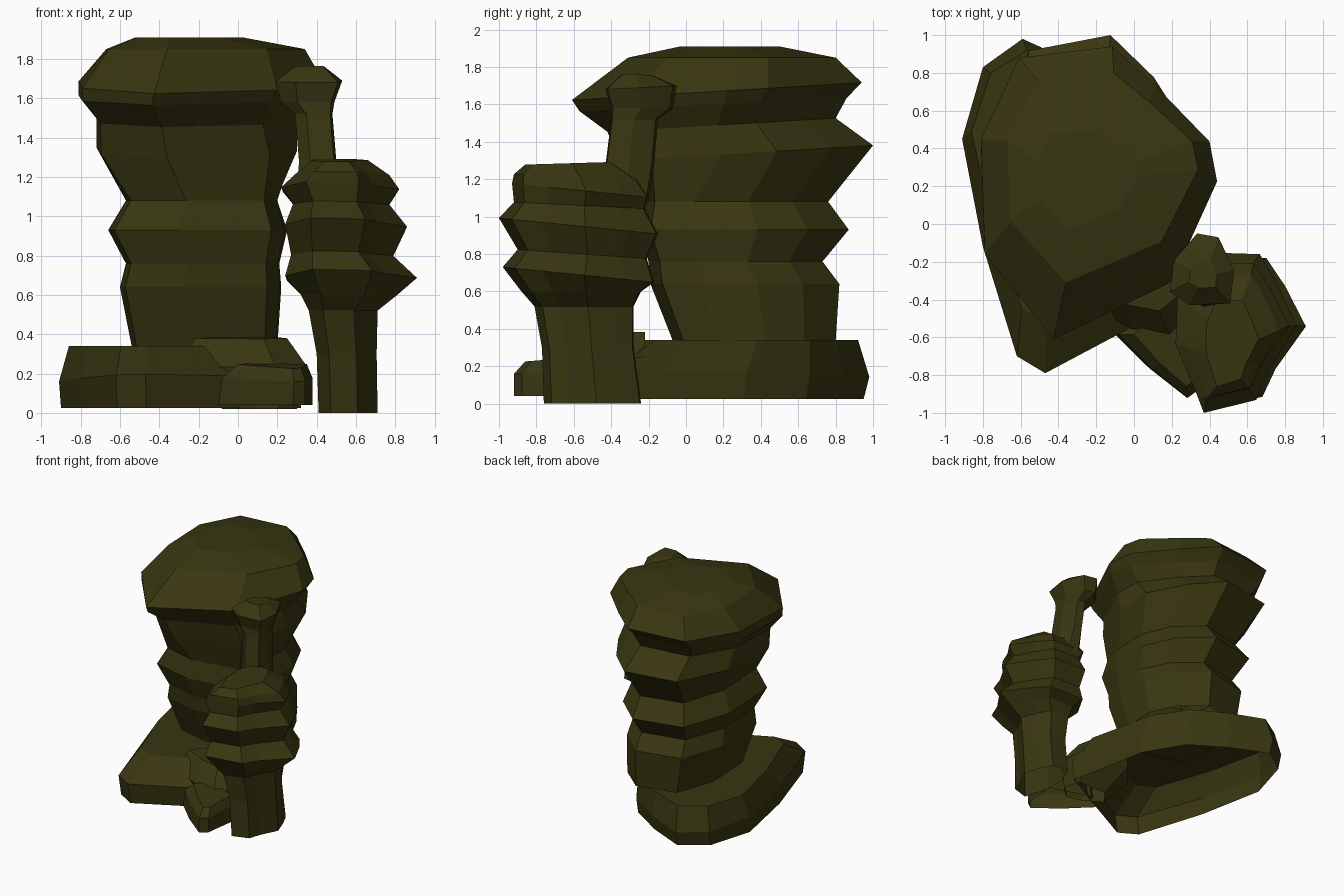
import bpy, bmesh

olive = bpy.data.materials.new("dark_olive")
olive.diffuse_color = (0.040, 0.037, 0.0055, 1)


def unit(outline):
    """Scale an outline to the 0..1 square."""
    us, vs = zip(*outline)
    return [((u - min(us)) / (max(us) - min(us)), (v - min(vs)) / (max(vs) - min(vs)))
            for u, v in outline]


def loft(name, outline, rings, low_outline=None, blend=None):
    """Open-bottomed stack of irregular rings: z, x0, x1, y0, y1, tilt along y.
    An optional low outline changes into the main one between the two blend heights."""
    top = unit(outline)
    low = unit(low_outline or outline)
    bm = bmesh.new()
    loops = []
    for z, x0, x1, y0, y1, tilt in rings:
        t = 1 if not blend else min(1, max(0, (z - blend[0]) / (blend[1] - blend[0])))
        shape = unit([(a + (c - a) * t, b + (d - b) * t)
                      for (a, b), (c, d) in zip(low, top)])
        loops.append([bm.verts.new((x0 + (x1 - x0) * u, y0 + (y1 - y0) * v,
                                    z + tilt * (y1 - y0) * (v - .5))) for u, v in shape])
    n = len(outline)
    for a, b in zip(loops, loops[1:]):
        for i in range(n):
            j = (i + 1) % n
            bm.faces.new((a[i], a[j], b[j], b[i]))
    bm.faces.new(loops[-1])
    bmesh.ops.recalc_face_normals(bm, faces=bm.faces)
    # make sure the open shell faces outwards
    bm.normal_update()
    if max(bm.faces, key=lambda f: f.calc_center_median().z).normal.z < 0:
        bmesh.ops.reverse_faces(bm, faces=bm.faces)
    me = bpy.data.meshes.new(name)
    bm.to_mesh(me)
    bm.free()
    me.materials.append(olive)
    ob = bpy.data.objects.new(name, me)
    bpy.context.collection.objects.link(ob)
    return ob


# Large ribbed column with overhanging cap
loft("large_column",
     [(-.42, -.60), (.20, -.30), (.44, .23), (.40, .44), (.12, .73),
      (-.11, .94), (-.60, .88), (-.80, .45), (-.78, -.15)],
     [(.335, -.54, .20, -.07, .80, 0),
      (.64, -.60, .22, -.19, .82, 0),
      (.76, -.57, .21, -.20, .73, 0),
      (.93, -.66, .25, -.26, .87, 0),
      (1.08, -.57, .20, -.23, .76, 0),
      (1.34, -.72, .30, -.36, 1.0, .06),
      (1.49, -.72, .30, -.42, .80, .06),
      (1.60, -.81, .40, -.57, .86, .05),
      (1.67, -.81, .44, -.61, .94, .06),
      (1.85, -.67, .34, -.31, .80, 0),
      (1.91, -.52, .02, -.03, .50, 0)],
     [(-.30, -.22), (.17, -.15), (.24, .08), (.25, .40), (.13, .66),
      (-.11, .87), (-.52, .78), (-.66, .38), (-.63, -.14)],
     (1.08, 1.60))

# Flat base slab, an open shell underneath
loft("base_slab",
     [(-.91, .45), (-.80, .83), (-.59, .98), (-.28, .84), (.0, .66), (.20, .32),
      (.28, -.12), (.33, -.36), (.0, -.54), (-.47, -.79), (-.62, -.70), (-.80, -.12)],
     [(.025, -.90, .32, -.76, .95, 0),
      (.17, -.91, .33, -.79, .98, -.03),
      (.34, -.86, .28, -.52, .92, 0)])

# Small ribbed column
loft("small_column",
     [(.38, -.13), (.70, -.14), (.80, -.30), (.91, -.53), (.75, -.77),
      (.68, -.93), (.38, -1.0), (.24, -.65), (.25, -.36)],
     [(.0, .41, .71, -.76, -.24, 0),
      (.30, .40, .705, -.77, -.28, 0),
      (.52, .36, .71, -.81, -.28, 0),
      (.60, .32, .81, -.88, -.24, 0),
      (.69, .24, .91, -.98, -.17, -.10),
      (.80, .27, .79, -.90, -.21, -.07),
      (.95, .24, .86, -1.0, -.15, -.10),
      (1.06, .28, .77, -.92, -.22, -.05),
      (1.14, .22, .82, -.93, -.20, -.10),
      (1.21, .29, .77, -.92, -.26, -.05),
      (1.285, .38, .66, -.86, -.40, .03)])

# Thin stalk with a little cap
loft("thin_stalk",
     [(.34, -.06), (.45, -.08), (.53, -.25), (.51, -.42), (.30, -.43), (.20, -.36), (.22, -.20)],
     [(1.08, .30, .54, -.48, -.20, 0),
      (1.28, .31, .50, -.43, -.17, 0),
      (1.52, .29, .48, -.40, -.15, 0),
      (1.58, .22, .49, -.40, -.07, 0),
      (1.69, .19, .53, -.43, -.05, .05),
      (1.76, .29, .44, -.34, -.18, -.05)])

# Two low rocks at the front
loft("front_rock",
     [(-.08, -.60), (.10, -.77), (.30, -.92), (.36, -.88), (.40, -.60), (.05, -.50)],
     [(.04, -.10, .38, -.92, -.48, 0),
      (.17, -.08, .38, -.92, -.48, .05),
      (.24, .00, .35, -.86, -.50, .08)])
loft("rear_rock",
     [(-.25, -.40), (.0, -.55), (.20, -.60), (.35, -.45), (.30, -.20), (-.10, -.20)],
     [(.02, -.08, .30, -.58, -.34, 0),
      (.24, -.28, .35, -.60, -.22, .05),
      (.38, -.22, .25, -.46, -.22, .03)])
